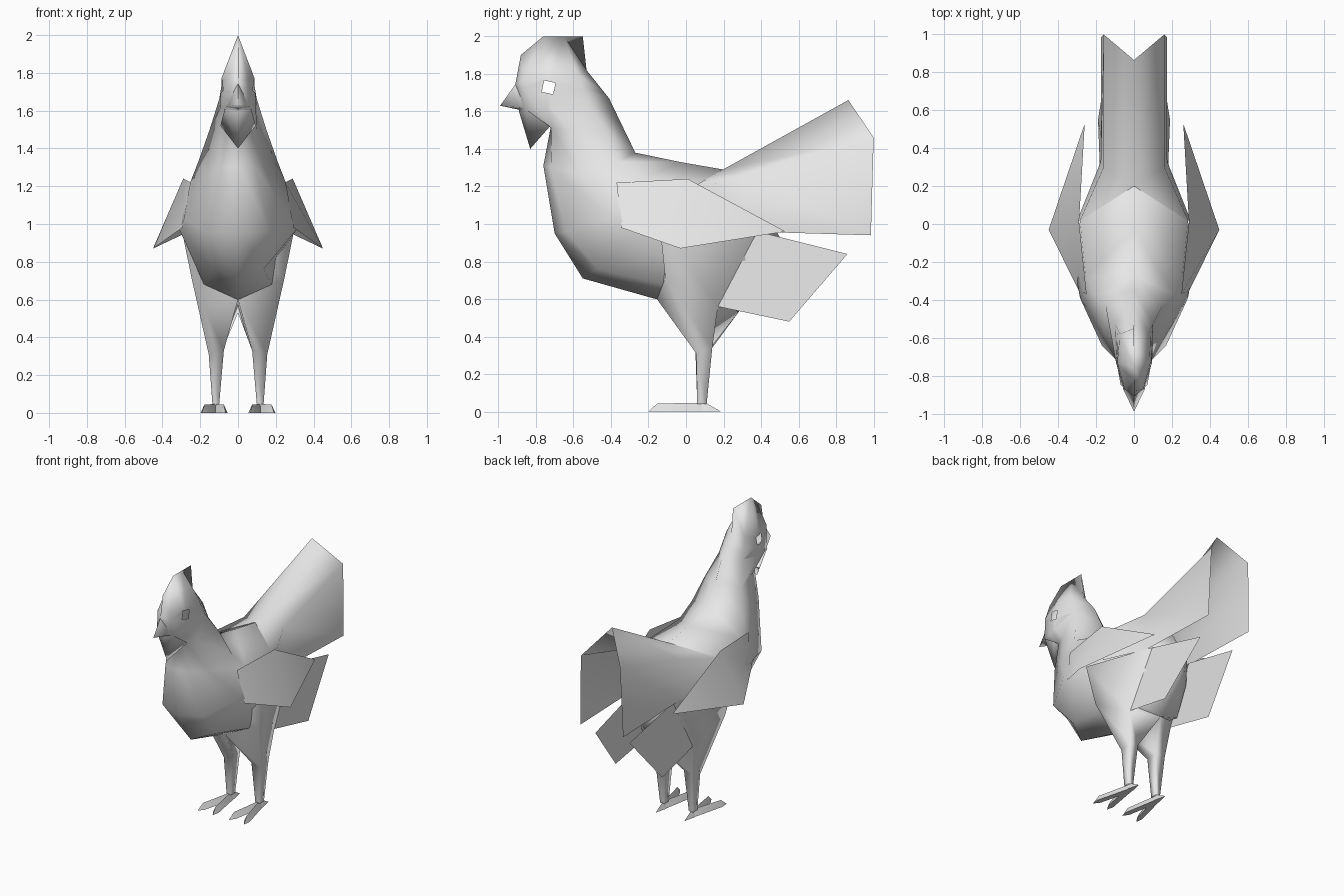
import bpy, bmesh, math
from mathutils import Vector

if "Cube" in bpy.data.objects:
    bpy.data.objects.remove(bpy.data.objects["Cube"])

plumage = bpy.data.materials.new("pale_plumage")
plumage.diffuse_color = (0.8, 0.8, 0.8, 1)
plumage.use_nodes = True
plumage.node_tree.nodes["Principled BSDF"].inputs["Base Color"].default_value = plumage.diffuse_color


def finish(name, bm, angle=120):
    """Clean up a bmesh and turn it into a smooth shaded object."""
    bmesh.ops.remove_doubles(bm, verts=bm.verts[:], dist=0.0005)
    bmesh.ops.dissolve_degenerate(bm, edges=bm.edges[:], dist=0.0005)
    bmesh.ops.recalc_face_normals(bm, faces=bm.faces[:])
    me = bpy.data.meshes.new(name)
    bm.to_mesh(me)
    bm.free()
    ob = bpy.data.objects.new(name, me)
    bpy.context.collection.objects.link(ob)
    me.materials.append(plumage)
    bpy.ops.object.select_all(action='DESELECT')
    ob.select_set(True)
    bpy.context.view_layer.objects.active = ob
    bpy.ops.object.shade_smooth_by_angle(angle=math.radians(angle))
    return ob


def add_faces(bm, points, faces, mirror=False):
    """Add faces by index, and their copies across x = 0 when wanted."""
    for s in ((1, -1) if mirror else (1,)):
        vs = [bm.verts.new((s * x, y, z)) for x, y, z in points]
        for f in faces:
            bm.faces.new([vs[i] for i in f][::s])


def part(name, points, faces, mirror=False, angle=120):
    bm = bmesh.new()
    add_faces(bm, points, faces, mirror)
    return finish(name, bm, angle)


def loft(bm, rings, closed=False, mirror=True):
    n = len(rings[0])
    pts = [p for r in rings for p in r]
    faces = []
    for i in range(len(rings) - 1):
        for j in range(n if closed else n - 1):
            k = (j + 1) % n
            faces.append((i * n + j, i * n + k, (i + 1) * n + k, (i + 1) * n + j))
    add_faces(bm, pts, faces, mirror)


# Body: half rings from the crest ridge, down the neck and back to the rump,
# each running from the front or belly centre to the back centre
rings = [
    [(0, -.88, 1.90), (0, -.82, 1.95), (0, -.76, 2.00), (0, -.65, 2.00), (0, -.55, 2.00)],
    [(0, -.91, 1.74), (.05, -.87, 1.77), (.088, -.73, 1.77), (.075, -.58, 1.80), (0, -.53, 1.82)],
    [(0, -.89, 1.60), (.06, -.86, 1.61), (.095, -.73, 1.61), (.10, -.53, 1.66), (0, -.41, 1.67)],
    [(0, -.72, 1.52), (.06, -.715, 1.51), (.10, -.62, 1.50), (.15, -.43, 1.50), (0, -.345, 1.535)],
    [(0, -.76, 1.31), (.09, -.72, 1.30), (.16, -.57, 1.27), (.21, -.37, 1.33), (0, -.27, 1.38)],
    [(0, -.70, .95), (.17, -.64, .96), (.285, -.39, 1.03), (.255, -.28, 1.215), (0, -.03, 1.33)],
    [(0, -.55, .71), (.135, -.47, .76), (.31, -.25, .97), (.285, .02, 1.18), (0, .20, 1.29)],
    [(0, -.16, .60), (.18, -.12, .68), (.23, .05, .85), (.17, .28, 1.08), (0, .30, 1.22)],
    [(0, .28, .53), (.15, .27, .58), (.155, .36, .80), (.13, .40, .96), (0, .42, 1.08)],
    [(0, .51, .91)] * 5,
]
bm = bmesh.new()
loft(bm, rings)
bmesh.ops.remove_doubles(bm, verts=bm.verts[:], dist=0.0005)

# Eye openings: tilted squares cut right through both sides of the head
eye = Vector((0, -.732, 1.728))
tilt = math.radians(-12)
axes = [Vector((0, math.cos(tilt), math.sin(tilt))),
        Vector((0, -math.sin(tilt), math.cos(tilt)))]
half = .031


def near_eye():
    return [f for f in bm.faces if min(v.co.z for v in f.verts) > 1.55
            and max(v.co.z for v in f.verts) < 1.85]


for a in axes:
    for s in (-1, 1):
        fs = near_eye()
        geom = fs + list({e for f in fs for e in f.edges}) + list({v for f in fs for v in f.verts})
        bmesh.ops.bisect_plane(bm, geom=geom, plane_co=eye + a * half * s, plane_no=a)
hole = [f for f in near_eye()
        if all(abs((f.calc_center_median() - eye).dot(a)) < half for a in axes)]
bmesh.ops.delete(bm, geom=hole, context='FACES')
finish("body", bm, 180)

# Beak
part("beak",
     [(0, -.99, 1.63), (0, -.905, 1.75), (.06, -.865, 1.62), (0, -.87, 1.605), (-.06, -.865, 1.62)],
     [(0, 1, 2), (0, 2, 3), (0, 3, 4), (0, 4, 1)])

# Wattle
part("wattle",
     [(0, -.89, 1.60), (.093, -.725, 1.52), (-.093, -.725, 1.52), (0, -.83, 1.40),
      (.07, -.85, 1.61), (-.07, -.85, 1.61)],
     [(0, 4, 3), (4, 1, 3), (0, 3, 5), (5, 3, 2), (1, 2, 3)])

# Wings: one folded sheet on each side, growing out of the flank
part("wings",
     [(.25, -.37, 1.22), (.29, .01, 1.24), (.26, .53, .96), (.45, -.03, .87), (.295, -.345, .98)],
     [(0, 1, 3, 4), (1, 2, 3)], mirror=True)

# Tail: an open roof of feathers with a notched end, flaring into the back and flanks
part("tail",
     [(0, .20, 1.292), (0, .865, 1.66), (.16, 1.0, 1.46), (.16, .30, 1.25),
      (.175, .985, .94), (.175, .33, .96), (.287, .015, 1.185), (.295, .03, .97)],
     [(0, 1, 2, 3), (3, 2, 4, 5), (0, 3, 6), (6, 3, 5, 7)], mirror=True)

# Lower tail feathers
part("lower_tail_feathers",
     [(.175, .17, .56), (.19, .55, .48), (.14, .86, .84), (.16, .38, .96)],
     [(0, 1, 2, 3)], mirror=True)

# Legs: four sided rings from the flank through thigh and shin to the ankle,
# each running inner front, outer front, outer back, inner back
bm = bmesh.new()
loft(bm, [
    [(.05, -.12, .85), (.302, -.14, .99), (.165, .38, .96), (.05, .25, .80)],
    [(.0, -.155, .60), (.245, -.11, .71), (.178, .17, .56), (.0, .28, .53)],
    [(.075, .05, .33), (.155, .055, .31), (.152, .14, .34), (.078, .135, .345)],
    [(.10, .06, .04), (.135, .06, .04), (.135, .11, .04), (.10, .11, .04)],
], closed=True)
finish("legs", bm)

# Feet: two front toes and one back toe on each foot, as tapered wedges
bm = bmesh.new()
for tx, ty in ((.07, -.18), (.185, -.18), (.117, .18)):
    root = Vector((.117, .085, 0))
    d = Vector((tx, ty, 0)) - root
    side = Vector((-d.y, d.x, 0)).normalized() * .02
    tip = root + d * 1.08
    front = ty < 0
    knuckle = root + d * (.9 if front else .2)
    up = Vector((0, 0, .048))
    pts = [root + side, root - side, root + up,
           knuckle + side, knuckle - side, knuckle + up * (.9 if front else 1), tip]
    add_faces(bm, pts, [(0, 3, 5, 2), (1, 2, 5, 4), (0, 1, 4, 3),
                        (3, 6, 5), (4, 5, 6), (3, 4, 6), (0, 2, 1)], mirror=True)
finish("feet", bm, 60)
